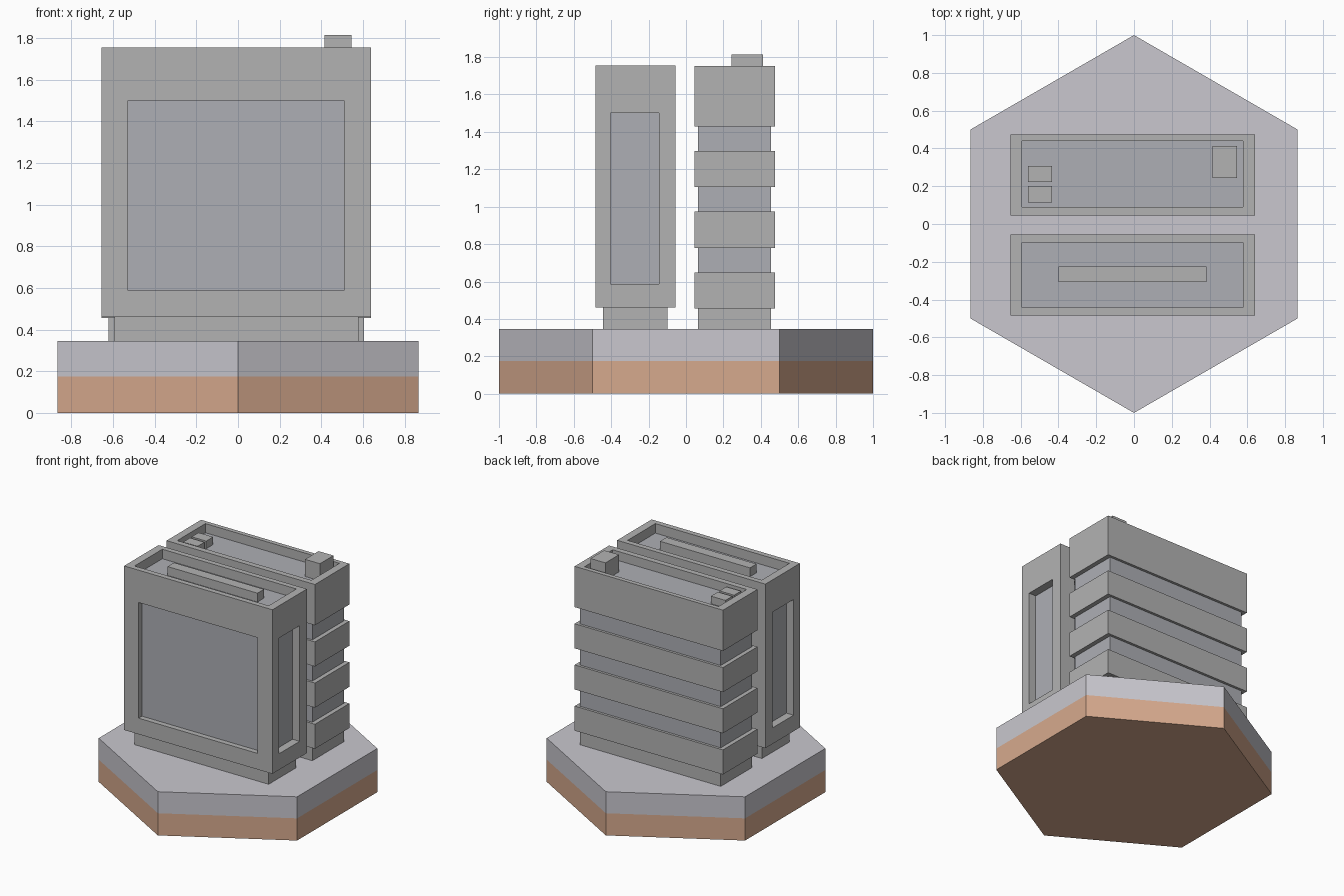
import bpy

if "Cube" in bpy.data.objects:
    bpy.data.objects.remove(bpy.data.objects["Cube"])


def material(name, r, g, b):
    m = bpy.data.materials.new(name)
    m.diffuse_color = (r, g, b, 1)
    m.use_nodes = True
    m.node_tree.nodes["Principled BSDF"].inputs["Base Color"].default_value = m.diffuse_color
    return m


CONCRETE = material("concrete", 0.45, 0.45, 0.45)
GLASS = material("glass", 0.42, 0.43, 0.46)
PAVING = material("paving", 0.585, 0.575, 0.62)
EARTH = material("earth", 0.675, 0.40, 0.27)


def box(name, x, y, z, mat=CONCRETE):
    """Box from (min, max) ranges on each axis."""
    bpy.ops.mesh.primitive_cube_add(
        size=1, location=[(a + b) / 2 for a, b in (x, y, z)])
    o = bpy.context.object
    o.name = name
    o.scale = [b - a for a, b in (x, y, z)]
    bpy.ops.object.transform_apply(location=False, rotation=False, scale=True)
    o.data.materials.append(mat)
    return o


def cut(target, name, x, y, z):
    """Subtract a box from the target with a boolean modifier."""
    c = box(name, x, y, z)
    c.hide_render = True
    c.display_type = 'WIRE'
    m = target.modifiers.new(name, 'BOOLEAN')
    m.operation = 'DIFFERENCE'
    m.solver = 'EXACT'
    m.object = c


def hexagon(name, z0, z1, mat):
    bpy.ops.mesh.primitive_cylinder_add(
        vertices=6, radius=1, depth=z1 - z0, location=(0, 0, (z0 + z1) / 2))
    o = bpy.context.object
    o.name = name
    o.data.materials.append(mat)


# Hexagonal base in two layers
hexagon("earth_base", 0, 0.175, EARTH)
hexagon("paved_base", 0.175, 0.345, PAVING)

OUTER_X = (-0.655, 0.64)
INNER_X = (-0.593, 0.578)
ROOF = 1.68

# Front tower: concrete frame with windows on four sides and a sunken roof
INNER_Y = (-0.443, -0.097)
box("front_plinth", INNER_X, (-0.443, -0.1), (0.345, 0.46))
frame = box("front_frame", OUTER_X, (-0.485, -0.055), (0.46, 1.755))
cut(frame, "front_window_cutter", (-0.528, 0.51), (-0.6, 0.05), (0.587, 1.5))
cut(frame, "side_window_cutter", (-0.8, 0.8), (-0.405, -0.145), (0.587, 1.5))
cut(frame, "front_roof_cutter", INNER_X, INNER_Y, (1.6, 1.9))
box("front_glass_core", INNER_X, INNER_Y, (0.47, ROOF), GLASS)
box("front_roof_vent", (-0.4, 0.385), (-0.307, -0.226), (ROOF - 0.01, 1.75))

# Back tower: glass core with projecting floor bands
CORE_X, CORE_Y = (-0.622, 0.605), (0.063, 0.455)
BAND_Y = (0.045, 0.475)
box("back_plinth", CORE_X, CORE_Y, (0.345, 0.455))
box("back_glass_core", CORE_X, CORE_Y, (0.455, ROOF), GLASS)
for i in range(3):
    z = 0.455 + 0.325 * i
    box(f"floor_band_{i + 1}", OUTER_X, BAND_Y, (z, z + 0.194))
parapet = box("back_parapet", OUTER_X, BAND_Y, (1.43, 1.752))
cut(parapet, "back_roof_cutter", INNER_X, (0.09, 0.44), (1.3, 1.9))

# Roof equipment on the back tower
box("roof_stair_house", (0.415, 0.545), (0.243, 0.412), (ROOF - 0.01, 1.815))
for i, y in enumerate(((0.115, 0.2), (0.222, 0.308))):
    box(f"roof_unit_{i + 1}", (-0.56, -0.433), y, (ROOF - 0.01, 1.74))
